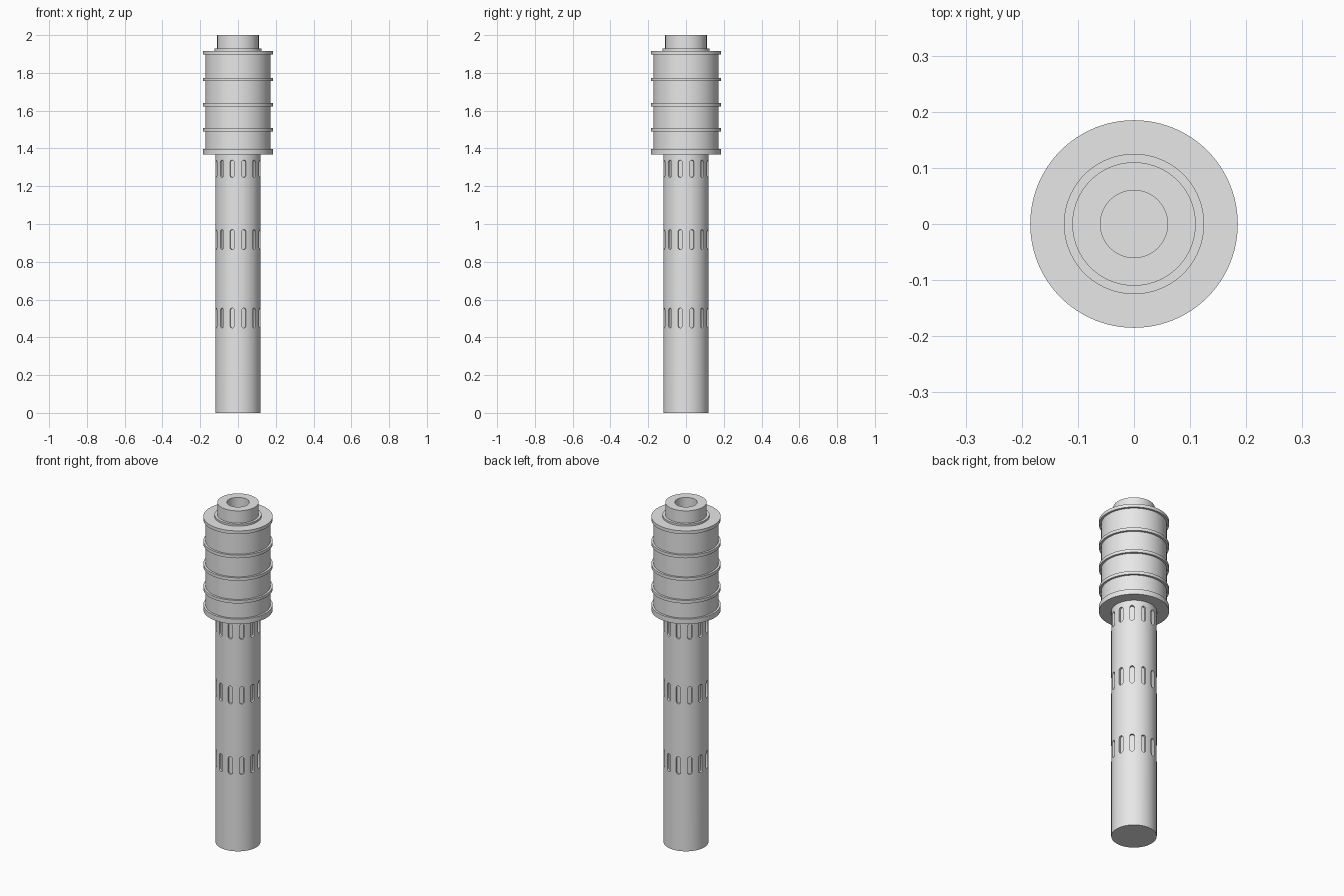
import bpy, bmesh, math
from mathutils import Matrix, Vector

if "Cube" in bpy.data.objects:
    bpy.data.objects.remove(bpy.data.objects["Cube"])

SEG = 96
grey = bpy.data.materials.new("plain_grey")
grey.diffuse_color = (0.8, 0.8, 0.8, 1)
grey.use_nodes = True
grey.node_tree.nodes["Principled BSDF"].inputs["Base Color"].default_value = grey.diffuse_color


def finish(name, bm):
    bmesh.ops.recalc_face_normals(bm, faces=bm.faces)
    mesh = bpy.data.meshes.new(name)
    bm.to_mesh(mesh)
    bm.free()
    mesh.materials.append(grey)
    obj = bpy.data.objects.new(name, mesh)
    bpy.context.collection.objects.link(obj)
    return obj


def activate(obj):
    bpy.ops.object.select_all(action='DESELECT')
    obj.select_set(True)
    bpy.context.view_layer.objects.active = obj


def smooth(obj):
    activate(obj)
    bpy.ops.object.shade_smooth_by_angle(angle=math.radians(30))


def lathe(name, profile):
    """Turn (radius, z) points into a closed solid with flat end caps."""
    bm = bmesh.new()
    rings = [[bm.verts.new((r * math.cos(2 * math.pi * i / SEG),
                            r * math.sin(2 * math.pi * i / SEG), z))
              for i in range(SEG)] for r, z in profile]
    for a, b in zip(rings, rings[1:]):
        for i in range(SEG):
            j = (i + 1) % SEG
            bm.faces.new((a[i], a[j], b[j], b[i]))
    bm.faces.new(rings[0])
    bm.faces.new(rings[-1])
    return finish(name, bm)


# Long barrel
R = 0.12
barrel = lathe("barrel", [(R, 0), (R, 1.38)])

# Three rows of twelve round-ended slots, cut shallowly into the barrel
HALF_W, DEPTH = 0.012, 0.012
bm = bmesh.new()
for low, high in ((0.45, 0.555), (0.865, 0.97), (1.247, 1.338)):
    outline = []
    for centre, start in ((high - HALF_W, 0), (low + HALF_W, math.pi)):
        for k in range(9):
            a = start + math.pi * k / 8
            outline.append((HALF_W * math.cos(a), centre + HALF_W * math.sin(a)))
    for n in range(12):
        turn = Matrix.Rotation(math.radians(15 + 30 * n), 3, 'Z')
        inner, outer = [[bm.verts.new(turn @ Vector((r, y, z))) for y, z in outline]
                        for r in (R - DEPTH, R + 0.02)]
        bm.faces.new(inner)
        bm.faces.new(outer)
        for i in range(len(outline)):
            j = (i + 1) % len(outline)
            bm.faces.new((inner[i], inner[j], outer[j], outer[i]))
cutter = finish("slot_cutter", bm)
cutter.hide_render = True

cut = barrel.modifiers.new("slots", 'BOOLEAN')
cut.operation = 'DIFFERENCE'
cut.solver = 'EXACT'
cut.object = cutter
activate(barrel)
bpy.ops.object.modifier_apply(modifier=cut.name)
bpy.data.objects.remove(cutter)
smooth(barrel)

# Wide ribbed sleeve with a stepped, bored neck
BODY, RIB = 0.173, 0.185
profile = []
for low, high in ((1.368, 1.398), (1.49, 1.508), (1.623, 1.641),
                  (1.756, 1.774), (1.898, 1.917)):
    if profile:
        profile.append((BODY, low))
    profile += [(RIB, low), (RIB, high)]
    if high < 1.9:
        profile.append((BODY, high))
profile += [(0.125, 1.917), (0.125, 1.928), (0.11, 1.928), (0.11, 2.0),
            (0.06, 2.0), (0.06, 1.88)]
smooth(lathe("ribbed_sleeve", profile))
